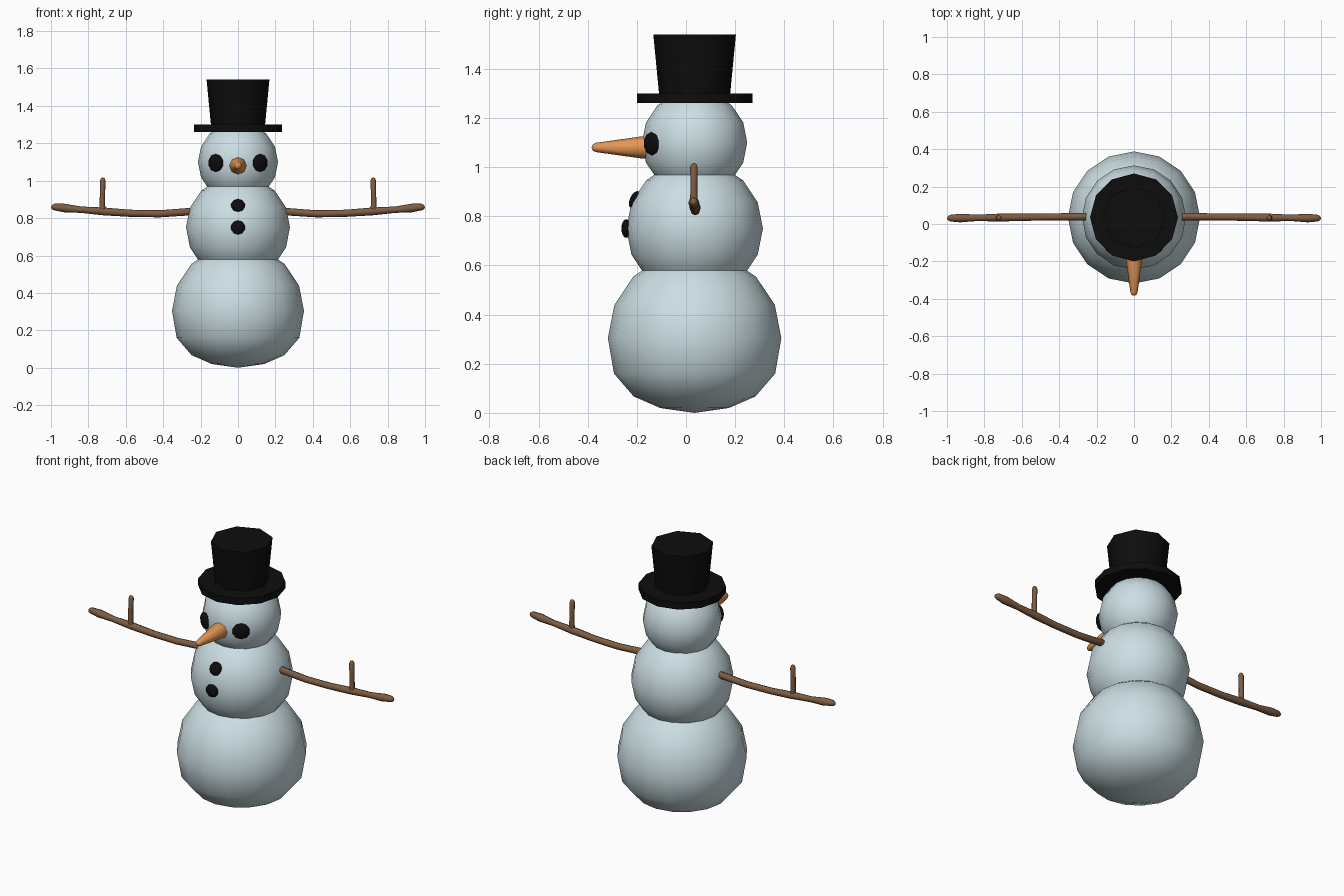
import bpy, bmesh, math
from mathutils import Vector, Matrix

if "Cube" in bpy.data.objects:
    bpy.data.objects.remove(bpy.data.objects["Cube"])

CY = 0.035  # y of the body axis


def material(name, rgb):
    m = bpy.data.materials.new(name)
    m.diffuse_color = (*rgb, 1)
    m.use_nodes = True
    m.node_tree.nodes["Principled BSDF"].inputs["Base Color"].default_value = m.diffuse_color
    return m


SNOW = material("snow", (0.60, 0.73, 0.77))
BLACK = material("black", (0.004, 0.004, 0.004))
CARROT = material("carrot orange", (0.76, 0.30, 0.09))
WOOD = material("wood brown", (0.21, 0.11, 0.055))


def finish(bm, name, mat, angle):
    bmesh.ops.recalc_face_normals(bm, faces=bm.faces)
    me = bpy.data.meshes.new(name)
    bm.to_mesh(me)
    bm.free()
    ob = bpy.data.objects.new(name, me)
    bpy.context.collection.objects.link(ob)
    me.materials.append(mat)
    bpy.ops.object.select_all(action='DESELECT')
    ob.select_set(True)
    bpy.context.view_layer.objects.active = ob
    bpy.ops.object.shade_smooth_by_angle(angle=math.radians(angle))
    return ob


def loft(name, stations, axis, sides, mat, angle=50):
    """Skin rings (point, radius) that all face along one axis; radius 0 makes a pole."""
    bm = bmesh.new()
    u, v = [Vector(a) for a in {
        'X': ((0, 1, 0), (0, 0, 1)),
        'Y': ((1, 0, 0), (0, 0, 1)),
        'Z': ((1, 0, 0), (0, 1, 0))}[axis]]
    rings = []
    for p, r in stations:
        if r == 0:
            rings.append([bm.verts.new(p)] * sides)
            continue
        rings.append([bm.verts.new(Vector(p) + r * (u * math.cos(t) + v * math.sin(t)))
                      for t in (2 * math.pi * i / sides for i in range(sides))])
    for a, b in zip(rings, rings[1:]):
        for i in range(sides):
            j = (i + 1) % sides
            quad = list(dict.fromkeys((a[i], a[j], b[j], b[i])))
            if len(quad) > 2:
                bm.faces.new(quad)
    for ring in (rings[0], rings[-1]):
        if ring[0] is not ring[1]:
            bm.faces.new(ring)
    return finish(bm, name, mat, angle)


def ball_profile(z, r):
    return [((0, CY, z + r * math.sin(a)), 0 if abs(k) == 4 else r * math.cos(a))
            for k in range(-4, 5) for a in [k * math.pi / 8]]


def coal(name, z, r, direction, size, depth):
    """Flattened lump seated on a snowball's surface."""
    d = Vector(direction).normalized()
    bm = bmesh.new()
    bmesh.ops.create_uvsphere(bm, u_segments=10, v_segments=8, radius=1)
    mat = (Matrix.Translation(Vector((0, CY, z)) + d * r)
           @ d.to_track_quat('Z', 'Y').to_matrix().to_4x4()
           @ Matrix.Diagonal((size, size, depth, 1)))
    bm.transform(mat)
    finish(bm, name, BLACK, 50)


# Snowballs: the lowest has a settled, flattened underside
base = [((0, CY, 0.0), 0), ((0, CY, 0.02), 0.14), ((0, CY, 0.067), 0.248), ((0, CY, 0.16), 0.328)]
loft("bottom_snowball", base + ball_profile(0.305, 0.353)[4:], 'Z', 16, SNOW)
loft("middle_snowball", ball_profile(0.75, 0.278), 'Z', 16, SNOW)
loft("head_snowball", ball_profile(1.10, 0.214), 'Z', 16, SNOW)

# Hat
loft("hat_brim", [((0, CY, 1.26), 0.235), ((0, CY, 1.30), 0.235)], 'Z', 12, BLACK)
loft("hat_crown", [((0, CY, 1.28), 0.143), ((0, CY, 1.54), 0.168)], 'Z', 8, BLACK)

# Carrot nose with a blunt tip
loft("carrot_nose", [((0, -0.12, 1.08), 0.048), ((0, -0.18, 1.08), 0.045),
                     ((0, -0.366, 1.08), 0.019), ((0, -0.379, 1.08), 0.013),
                     ((0, -0.384, 1.08), 0)], 'Y', 8, CARROT)

# Eyes and buttons
for side, label in ((-1, "left"), (1, "right")):
    coal(f"eye_{label}", 1.10, 0.212, (side * 0.12, -0.177, -0.005), 0.048, 0.02)
coal("button_upper", 0.75, 0.27, (0, -0.245, 0.118), 0.038, 0.02)
coal("button_lower", 0.75, 0.278, (0, -1, 0), 0.038, 0.02)

# Stick arms, each with an upright twig
ARM = [(0.235, 0.836, 0), (0.24, 0.836, 0.016), (0.25, 0.835, 0.02), (0.42, 0.823, 0.019),
       (0.58, 0.826, 0.019), (0.72, 0.836, 0.021), (0.84, 0.845, 0.017),
       (0.93, 0.854, 0.023), (0.98, 0.859, 0.018), (0.995, 0.858, 0.011), (1.0, 0.857, 0)]
for side, label in ((-1, "left"), (1, "right")):
    loft(f"arm_{label}", [((side * x, 0.043 - 0.012 * x, z), r) for x, z, r in ARM],
         'X', 8, WOOD)
    loft(f"twig_{label}", [((side * x, 0.032, z), r) for x, z, r in (
        (0.725, 0.83, 0.016), (0.725, 0.92, 0.014), (0.723, 1.0, 0.015),
        (0.723, 1.013, 0.01), (0.723, 1.017, 0))], 'Z', 8, WOOD)
